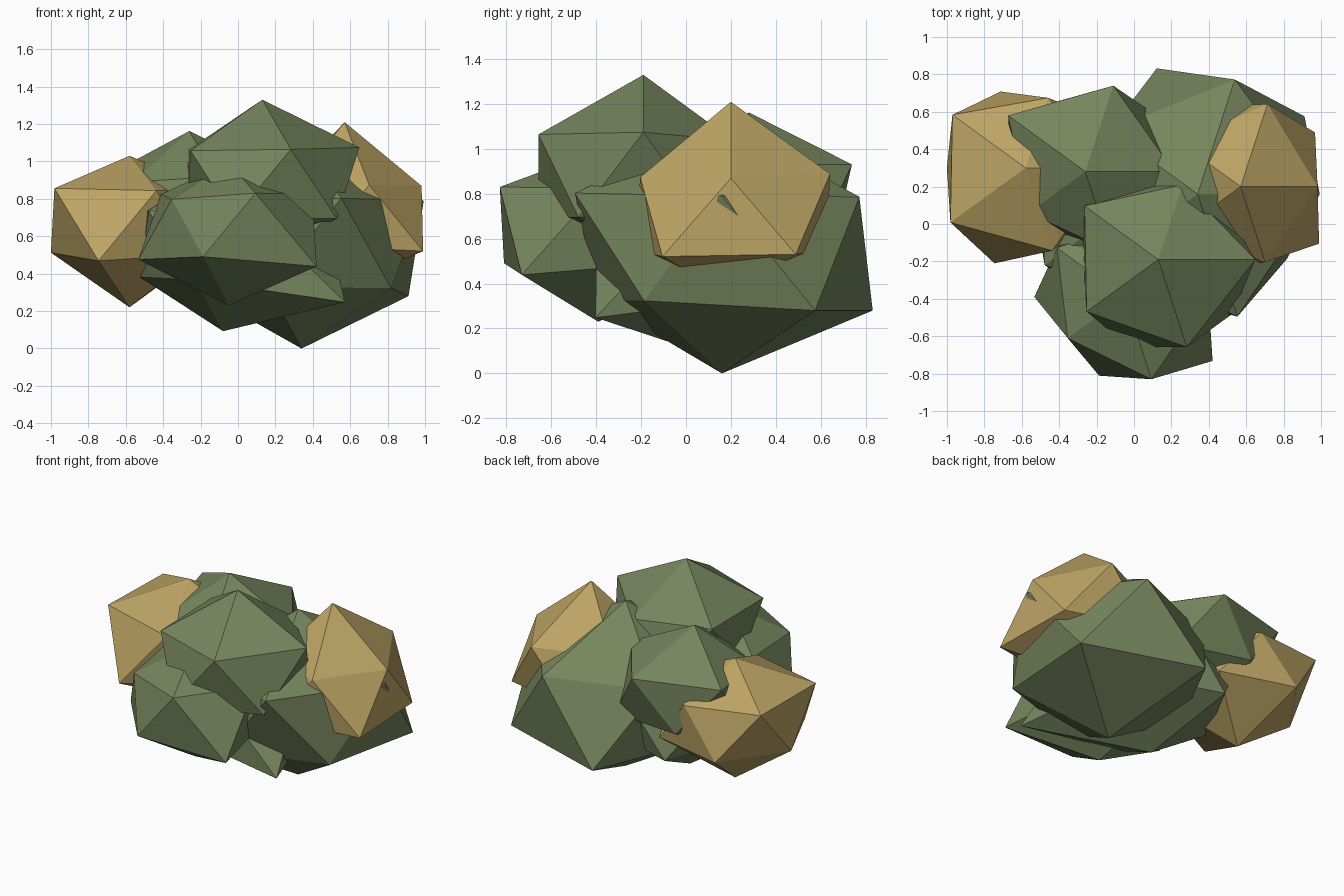
import bpy
import bmesh
import math

# Remove the default cube
default_cube = bpy.data.objects.get("Cube")
if default_cube:
    bpy.data.objects.remove(default_cube, do_unlink=True)

FLATTEN = 0.75  # every clump is a little squashed vertically


def make_material(name, colour):
    material = bpy.data.materials.new(name)
    material.use_nodes = True
    material.diffuse_color = colour
    shader = material.node_tree.nodes["Principled BSDF"]
    shader.inputs["Base Color"].default_value = colour
    shader.inputs["Roughness"].default_value = 0.9
    return material


def ring_order(vert):
    """Sort corners from top to bottom, then counter-clockwise from +x."""
    angle = round(math.degrees(math.atan2(vert.co.y, vert.co.x))) % 360
    if abs(vert.co.z) > 0.9:
        angle = 0
    return (-round(vert.co.z, 1), angle)


def leaf_clump(name, material, centre, top, upper, lower, bottom):
    """Faceted clump: an icosahedron whose corners have their own reach."""
    bm = bmesh.new()
    bmesh.ops.create_icosphere(bm, subdivisions=1, radius=1.0)
    reaches = [top, *upper, *lower, bottom]
    for vert, reach in zip(sorted(bm.verts, key=ring_order), reaches):
        vert.co = vert.co.normalized() * reach
        vert.co.z *= FLATTEN
    bmesh.ops.recalc_face_normals(bm, faces=bm.faces)
    mesh = bpy.data.meshes.new(name)
    bm.to_mesh(mesh)
    bm.free()
    mesh.materials.append(material)
    clump = bpy.data.objects.new(name, mesh)
    clump.location = centre
    bpy.context.collection.objects.link(clump)
    return clump


green = make_material("leaf_green", (0.18, 0.235, 0.11, 1))
gold = make_material("dry_gold", (0.51, 0.375, 0.13, 1))

# Inner body that ties the bush together
leaf_clump("core_clump", green, (-.08, .07, .55), top=.6,
           upper=(.6, .6, .6, .55, .55), lower=(.6, .6, .5, .55, .9), bottom=.61)

# Green outer clumps
leaf_clump("front_clump", green, (-.05, -.39, .657), top=.45,
           upper=(.5, .5, .5, .42, .517), lower=(.5, .5, .54, .495, .65), bottom=.57)
leaf_clump("crown_clump", green, (.13, -.19, .88), top=.6,
           upper=(.58, .47, .545, .53, .55), lower=(.5, .5, .45, .55, .55), bottom=.5)
leaf_clump("large_left_clump", green, (.34, .16, .545), top=.77,
           upper=(.73, .72, .65, .65, .77), lower=(.79, .79, .65, .65, .66), bottom=.727)
leaf_clump("back_right_clump", green, (-.26, .28, .75), top=.55,
           upper=(.53, .54, .57, .42, .5), lower=(.55, .45, .45, .45, .45), bottom=.5)

# Golden side clumps
leaf_clump("right_gold_clump", gold, (-.58, .3, .67), top=.48,
           upper=(.5, .44, .54, .555, .52), lower=(.52, .48, .47, .6, .5), bottom=.6)
leaf_clump("left_gold_clump", gold, (.57, .2, .715), top=.66,
           upper=(.46, .52, .45, .4, .475), lower=(.55, .5, .45, .5, .58), bottom=.5)
